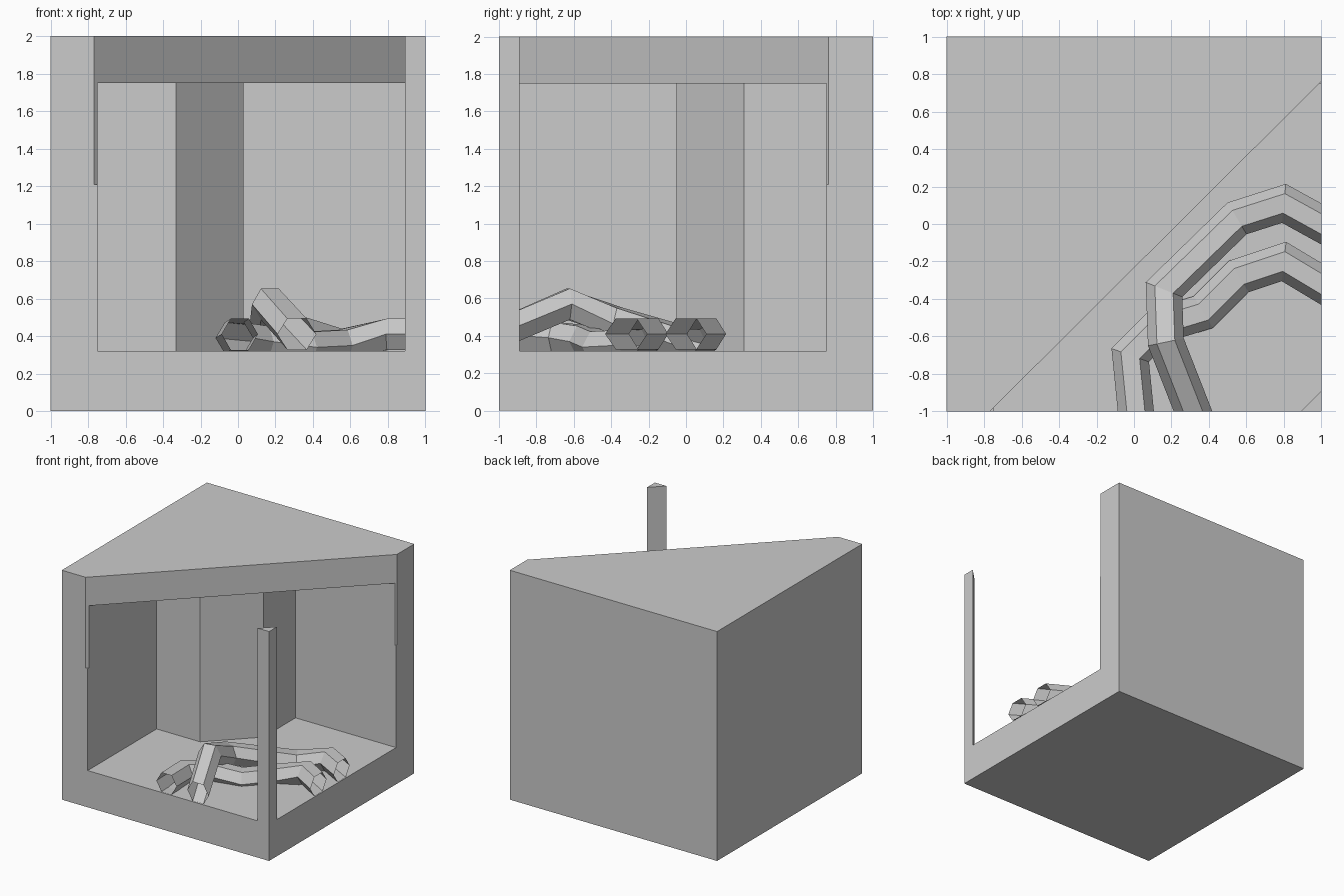
import bpy, bmesh, math
from mathutils import Vector

if "Cube" in bpy.data.objects:
    bpy.data.objects.remove(bpy.data.objects["Cube"])


def finish(name, bm):
    me = bpy.data.meshes.new(name)
    bmesh.ops.recalc_face_normals(bm, faces=bm.faces)
    bm.to_mesh(me)
    bm.free()
    ob = bpy.data.objects.new(name, me)
    bpy.context.collection.objects.link(ob)
    return ob


def prism(name, outline, z0, z1):
    bm = bmesh.new()
    face = bm.faces.new([bm.verts.new((x, y, z0)) for x, y in outline])
    new = bmesh.ops.extrude_face_region(bm, geom=[face])["geom"]
    bmesh.ops.translate(bm, vec=(0, 0, z1 - z0),
                        verts=[v for v in new if isinstance(v, bmesh.types.BMVert)])
    return finish(name, bm)


def subtract(target, cutter):
    mod = target.modifiers.new("cut", "BOOLEAN")
    mod.operation = "DIFFERENCE"
    mod.solver = "EXACT"
    mod.object = cutter
    bpy.context.view_layer.objects.active = target
    bpy.ops.object.modifier_apply(modifier=mod.name)
    bpy.data.objects.remove(cutter)


def hex_tube(name, path, first_dir, last_dir, r=0.096):
    """Open six-sided tube with mitred, flat-topped sections."""
    bm = bmesh.new()
    pts = [Vector(p) for p in path]
    flat = [(b - a).xy.normalized() for a, b in zip(pts, pts[1:])]
    rings = []
    for i, p in enumerate(pts):
        if i == 0:
            t, seg = Vector(first_dir), flat[0]
        elif i == len(pts) - 1:
            t, seg = Vector(last_dir), flat[-1]
        else:
            t, seg = (flat[i - 1] + flat[i]).normalized(), flat[i]
        side = Vector((-t.y, t.x, 0)) * (r / max(t.dot(seg), 0.5))
        rings.append([bm.verts.new(p + side * math.cos(k * math.pi / 3)
                                   + Vector((0, 0, r * math.sin(k * math.pi / 3))))
                      for k in range(6)])
    for a, b in zip(rings, rings[1:]):
        for k in range(6):
            j = (k + 1) % 6
            bm.faces.new((a[k], a[j], b[j], b[k]))
    return finish(name, bm)


# Housing: solid cube, hollowed from the front right corner
housing = prism("housing", [(-1, -1), (1, -1), (1, 1), (-1, 1)], 0, 2)

# Both cuts stop at the thin triangular corner post
post_face = [(1.2, -0.69), (0.69, -1.2)]
cavity = [(-0.75, -1.2), (-0.75, -0.05), (-0.33, -0.05),
          (0.03, 0.31), (0.03, 0.75), (1.2, 0.75)] + post_face
roof_cut = [(-0.97, -1.2), (1.2, 0.96)] + post_face
subtract(housing, prism("cavity_cutter", cavity, 0.32, 1.75))
subtract(housing, prism("roof_cutter", roof_cut, 1.21, 2.5))

# Cables lying on the floor, running from the right side to the front
hex_tube("upper_cable",
         [(1, 0.0, 0.41), (0.80, 0.11, 0.41), (0.55, 0.03, 0.35),
          (0.16, -0.35, 0.465), (0.17, -0.63, 0.57), (0.315, -1, 0.41)],
         (-1, 0), (0, -1))
hex_tube("lower_cable",
         [(1, -0.32, 0.41), (0.80, -0.20, 0.41), (0.56, -0.28, 0.35),
          (0.37, -0.47, 0.34), (0.14, -0.54, 0.37), (-0.02, -0.70, 0.39),
          (0.01, -1, 0.41)],
         (-1, 0), (0, -1))
